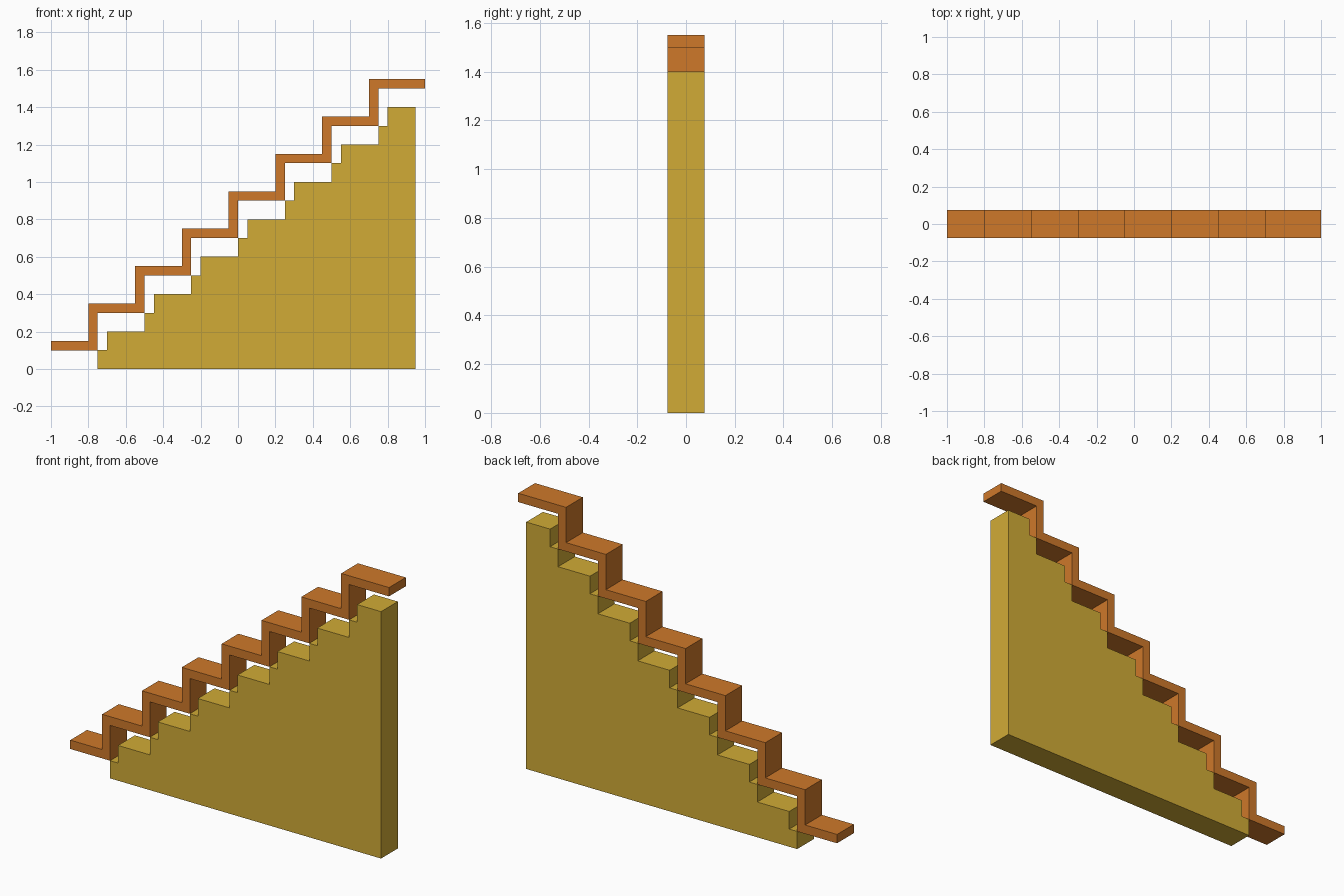
import bpy, bmesh

if "Cube" in bpy.data.objects:
    bpy.data.objects.remove(bpy.data.objects["Cube"])

STEPS, RUN, RISE = 7, 0.25, 0.2
HALF_DEPTH = 0.075


def material(name, color):
    mat = bpy.data.materials.new(name)
    mat.diffuse_color = color
    mat.use_nodes = True
    mat.node_tree.nodes["Principled BSDF"].inputs["Base Color"].default_value = mat.diffuse_color
    return mat


def extrude_profile(name, profile, mat):
    """Extrude an x-z outline through the full depth."""
    bm = bmesh.new()
    face = bm.faces.new([bm.verts.new((x, -HALF_DEPTH, z)) for x, z in profile])
    result = bmesh.ops.extrude_face_region(bm, geom=[face])
    moved = [v for v in result["geom"] if isinstance(v, bmesh.types.BMVert)]
    bmesh.ops.translate(bm, verts=moved, vec=(0, 2 * HALF_DEPTH, 0))
    bmesh.ops.recalc_face_normals(bm, faces=bm.faces)
    mesh = bpy.data.meshes.new(name)
    bm.to_mesh(mesh)
    bm.free()
    mesh.materials.append(mat)
    obj = bpy.data.objects.new(name, mesh)
    bpy.context.collection.objects.link(obj)
    return obj


# Stepped support wall: each step has a small notch at its nose
wall = []
for i in range(STEPS):
    x, z = -0.75 + RUN * i, RISE * i
    wall += [(x, z), (x, z + 0.1), (x + 0.05, z + 0.1), (x + 0.05, z + 0.2)]
wall += [(0.95, 1.4), (0.95, 0)]
extrude_profile("support_wall", wall, material("yellow", (0.64, 0.41, 0.037, 1)))

# Folded tread ribbon: upper outline going up, lower outline coming back
upper, lower = [(-1, 0.15)], [(-1, 0.1)]
for i in range(STEPS):
    x, z = -0.8 + RUN * i, 0.15 + RISE * i
    upper += [(x, z), (x, z + RISE)]
    lower += [(x + 0.05, z - 0.05), (x + 0.05, z - 0.05 + RISE)]
upper.append((1, 1.55))
lower.append((1, 1.5))
extrude_profile("stair_treads", upper + lower[::-1],
                material("orange", (0.62, 0.19, 0.023, 1)))
